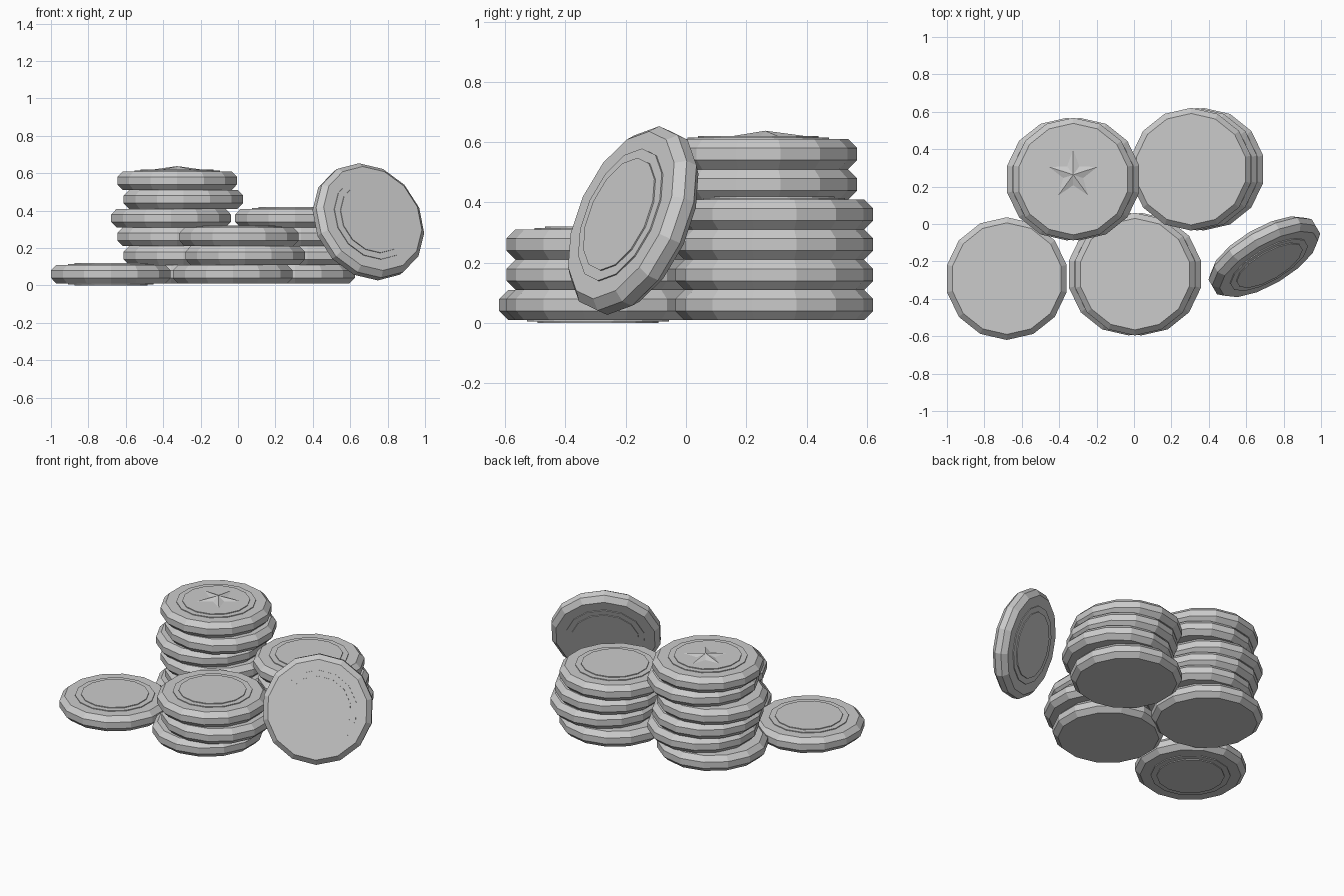
import bpy
import bmesh
from math import sin, cos, pi
from mathutils import Vector, Matrix

if "Cube" in bpy.data.objects:
    bpy.data.objects.remove(bpy.data.objects["Cube"])

SIDES = 14
R = 0.328          # widest rim radius
PITCH = 0.1        # coin thickness without the raised centre


def add_object(name, bm, matrix):
    bmesh.ops.recalc_face_normals(bm, faces=bm.faces)
    mesh = bpy.data.meshes.new(name)
    bm.to_mesh(mesh)
    bm.free()
    obj = bpy.data.objects.new(name, mesh)
    obj.matrix_world = matrix
    bpy.context.collection.objects.link(obj)
    return obj


def coin(name, matrix, top=False, bottom=False):
    # bevelled rim, with an optional two-step raised centre on each face
    rim = [(R - 0.03, -0.05), (R, -0.02), (R, 0.02), (R - 0.03, 0.05)]
    steps = [(0.235, 0.05), (0.235, 0.055), (0.2, 0.055), (0.2, 0.06)]
    profile = rim + (steps if top else [])
    if bottom:
        profile = [(r, -z) for r, z in reversed(steps)] + profile
    bm = bmesh.new()
    rings = []
    for r, z in profile:
        rings.append([bm.verts.new((r * sin(2 * pi * k / SIDES),
                                    r * cos(2 * pi * k / SIDES), z))
                      for k in range(SIDES)])
    for a, b in zip(rings, rings[1:]):
        for k in range(SIDES):
            j = (k + 1) % SIDES
            bm.faces.new((a[k], a[j], b[j], b[k]))
    bm.faces.new(rings[0])
    bm.faces.new(rings[-1])
    return add_object(name, bm, matrix)


def stack(name, x, y, count):
    # coins shift sideways in a repeating three-step pattern
    shift = (-0.033, 0.033, 0.0)
    for i in range(count):
        place = Matrix.Translation((x + shift[i % 3], y, 0.06 + i * PITCH))
        coin(f"{name}_{i + 1}", place, top=(i == count - 1))


# coin stacks
stack("tall_stack_coin", -0.325, 0.24, 6)
stack("back_stack_coin", 0.338, 0.293, 4)
stack("front_stack_coin", 0.005, -0.268, 3)

# single coin lying flat
coin("flat_coin", Matrix.Translation((-0.68, -0.292, 0.06)), True, True)

# coin leaning back against the stack
n = Vector((0.47, -0.80, 0.36)).normalized()
up = (Vector((0, 0, 1)) - n * n.z).normalized()
side = up.cross(n)
lean = Matrix((side, up, n)).transposed().to_4x4()
coin("leaning_coin", Matrix.Translation((0.697, -0.175, 0.34)) @ lean, True, True)

# faceted star on the tall stack
bm = bmesh.new()
points = []
for k in range(10):
    r = 0.15 if k % 2 == 0 else 0.062
    points.append(bm.verts.new((r * sin(k * pi / 5), r * cos(k * pi / 5), 0)))
apex = bm.verts.new((0, 0, 0.02))
for k in range(10):
    bm.faces.new((points[k], points[(k + 1) % 10], apex))
bm.faces.new(points)
add_object("star", bm, Matrix.Translation((-0.325, 0.263, 0.618)))
